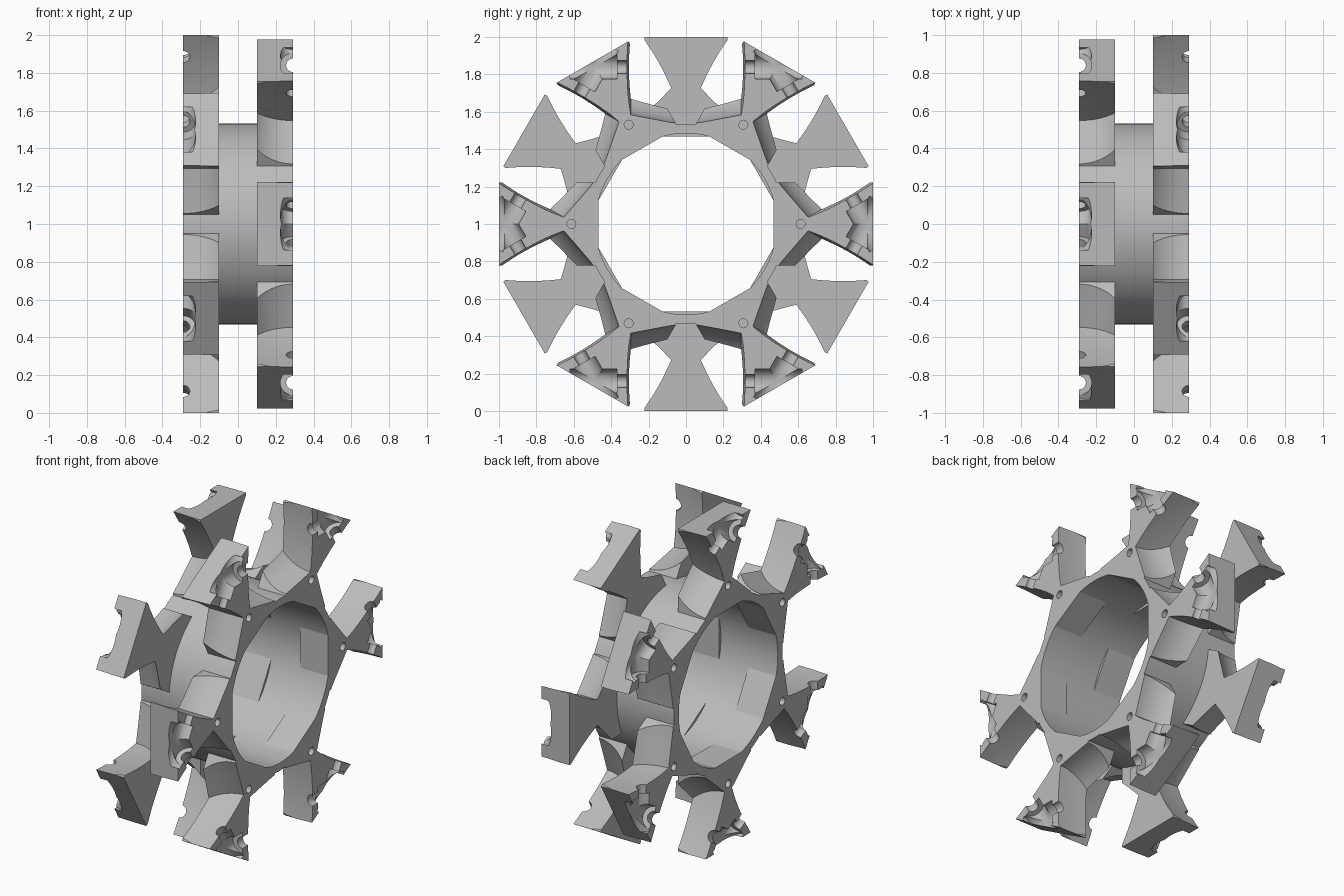
import bpy, bmesh
from math import radians, pi
from mathutils import Matrix, Vector

cube = bpy.data.objects.get("Cube")
if cube:
    bpy.data.objects.remove(cube, do_unlink=True)

FACE_X, BACK_X = 0.29, 0.10      # outer and inner planes of a wheel half
AXLE_R = 0.84                    # distance of the roller axles from the hub
CENTRE = Matrix.Translation((0, 0, 1))

grey = bpy.data.materials.new("plain grey")
grey.use_nodes = True
grey.diffuse_color = (0.5, 0.5, 0.5, 1)
grey.node_tree.nodes["Principled BSDF"].inputs["Base Color"].default_value = (0.5, 0.5, 0.5, 1)


def add_object(name, mesh, matrix=Matrix()):
    ob = bpy.data.objects.new(name, mesh)
    bpy.context.collection.objects.link(ob)
    ob.matrix_world = matrix
    return ob


def mesh_from(name, bm):
    bmesh.ops.recalc_face_normals(bm, faces=bm.faces)
    mesh = bpy.data.meshes.new(name)
    bm.to_mesh(mesh)
    bm.free()
    mesh.materials.append(grey)
    return mesh


def lathe(name, profile, steps):
    """Spin a closed loop of (radius, height) points about local z."""
    bm = bmesh.new()
    verts = [bm.verts.new((r, 0, h)) for r, h in profile]
    edges = [bm.edges.new((a, b)) for a, b in zip(verts, verts[1:] + verts[:1])]
    bmesh.ops.spin(bm, geom=verts + edges, cent=(0, 0, 0), axis=(0, 0, 1),
                   angle=2 * pi, steps=steps, use_merge=True)
    bmesh.ops.remove_doubles(bm, verts=bm.verts, dist=0.0001)
    # drop the sliver faces that lie along the axis
    axis = [e for e in bm.edges if all(v.co.xy.length < 1e-5 for v in e.verts)]
    bmesh.ops.delete(bm, geom=axis, context='EDGES')
    return mesh_from(name, bm)


def smooth(ob):
    bpy.ops.object.select_all(action='DESELECT')
    ob.select_set(True)
    bpy.context.view_layer.objects.active = ob
    bpy.ops.object.shade_smooth_by_angle(angle=radians(30))


# Hub tube running through both halves
tube_profile = [(0.4845, -FACE_X), (0.533, -FACE_X), (0.533, FACE_X), (0.4845, FACE_X)]
tube = add_object("hub_tube", lathe("hub_tube", tube_profile, 96),
                  CENTRE @ Matrix.Rotation(pi / 2, 4, 'Y'))
smooth(tube)

# One straight spoke block pointing along +y
bm = bmesh.new()
low, high = Vector((BACK_X, 0.468, -0.222)), Vector((FACE_X, 1.0, 0.222))
bmesh.ops.create_cube(bm, size=1, matrix=Matrix.Translation((low + high) / 2)
                      @ Matrix.Diagonal((*(high - low), 1)))
block = add_object("spoke_block", mesh_from("spoke_block", bm))

# Barrel shaped roller clearance with axle groove and nut recess at its ends
half = [(0.295, 0.09), (0.28, 0.17), (0.256, 0.295), (0.18, 0.307), (0.10, 0.313),
        (0.035, 0.315), (0.035, 0.37), (0.065, 0.37), (0.065, 0.62), (0, 0.62)]
barrel_profile = [(r, -h) for r, h in reversed(half)] + [(0.308, 0)] + half
barrel = lathe("roller_clearance", barrel_profile, 64)
cutters = [add_object("roller_clearance", barrel,
                      Matrix.Rotation(radians(a), 4, 'X') @ Matrix.Translation((FACE_X, AXLE_R, 0)))
           for a in (-30, 30)]

# Blind screw hole at the root of the spoke
bm = bmesh.new()
bmesh.ops.create_cone(bm, cap_ends=True, segments=24, radius1=0.024, radius2=0.024, depth=0.16,
                      matrix=Matrix.Translation((FACE_X, 0.613, 0)) @ Matrix.Rotation(pi / 2, 4, 'Y'))
cutters.append(add_object("screw_hole", mesh_from("screw_hole", bm)))

for cutter in cutters:
    cutter.hide_render = True
    mod = block.modifiers.new("cut", 'BOOLEAN')
    mod.operation, mod.solver, mod.object = 'DIFFERENCE', 'EXACT', cutter

# Bake the cut spoke and discard the helpers
bpy.context.view_layer.update()
graph = bpy.context.evaluated_depsgraph_get()
spoke = bpy.data.meshes.new_from_object(block.evaluated_get(graph))
spoke.name = "spoke"
for helper in cutters + [block]:
    bpy.data.objects.remove(helper, do_unlink=True)

# Two rings of six spokes, staggered by half a step
for side, flip, offset in (("left", 0, 0), ("right", pi, 30)):
    for i in range(6):
        turn = Matrix.Rotation(radians(offset + 60 * i), 4, 'X')
        ob = add_object(f"{side}_spoke_{i + 1}", spoke,
                        CENTRE @ turn @ Matrix.Rotation(flip, 4, 'Z'))
        if side == "left" and i == 0:
            smooth(ob)
